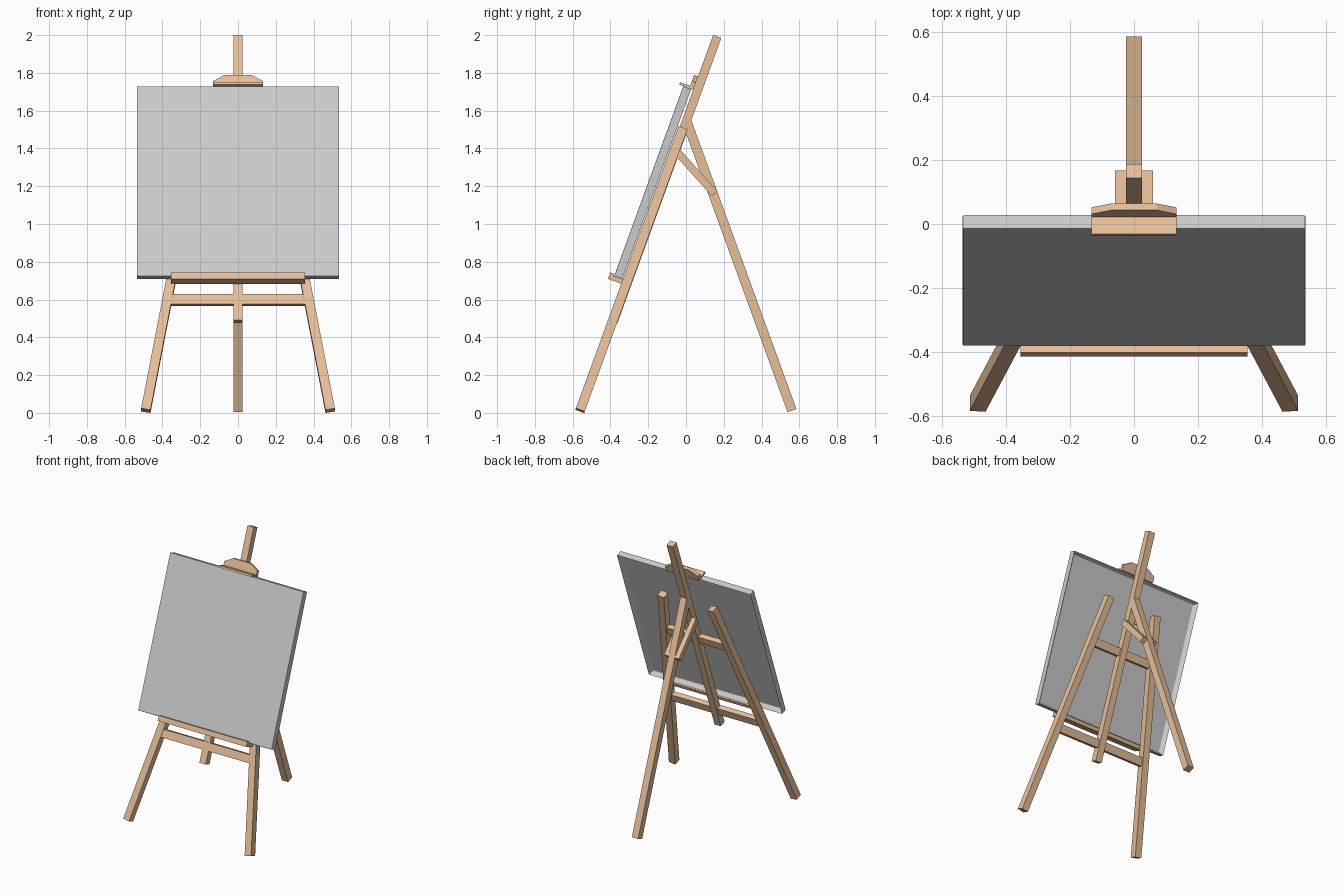
import bpy, bmesh, math
from mathutils import Matrix, Vector

if "Cube" in bpy.data.objects:
    bpy.data.objects.remove(bpy.data.objects["Cube"])

TILT = math.radians(20)
S, C = math.sin(TILT), math.cos(TILT)

wood = bpy.data.materials.new("wood")
wood.diffuse_color = (0.8, 0.52, 0.32, 1)
wood.use_nodes = True
wood.node_tree.nodes["Principled BSDF"].inputs["Base Color"].default_value = wood.diffuse_color

# Leaning frame: local x = width, y = up along the lean, z = towards the viewer
LEAN = Matrix(((1, 0, 0, 0), (0, S, -C, -0.561), (0, C, S, 0.012), (0, 0, 0, 1)))


def finish(name, bm, matrix, mat=wood):
    bmesh.ops.recalc_face_normals(bm, faces=bm.faces)
    mesh = bpy.data.meshes.new(name)
    bm.to_mesh(mesh)
    bm.free()
    obj = bpy.data.objects.new(name, mesh)
    obj.matrix_world = matrix
    bpy.context.collection.objects.link(obj)
    if mat:
        mesh.materials.append(mat)
    return obj


def slab(name, profile, z0, z1):
    """Extrude an outline in the leaning frame from depth z0 to z1."""
    bm = bmesh.new()
    face = bm.faces.new([bm.verts.new((x, y, z0)) for x, y in profile])
    ext = bmesh.ops.extrude_face_region(bm, geom=[face])["geom"]
    verts = [g for g in ext if isinstance(g, bmesh.types.BMVert)]
    bmesh.ops.translate(bm, verts=verts, vec=(0, 0, z1 - z0))
    return finish(name, bm, LEAN)


def bar(name, half, y0, y1, z0, z1):
    return slab(name, [(-half, y0), (half, y0), (half, y1), (-half, y1)], z0, z1)


def beam(name, p0, p1, width, depth, side):
    """Square-ended timber from p0 to p1; width is measured along side."""
    p0, p1 = Vector(p0), Vector(p1)
    axis = (p1 - p0).normalized()
    n = Vector(side).cross(axis).normalized()
    x = axis.cross(n)
    m = Matrix((x, axis, n)).transposed().to_4x4()
    m.translation = (p0 + p1) / 2
    bm = bmesh.new()
    bmesh.ops.create_cube(bm, size=1)
    bmesh.ops.scale(bm, verts=bm.verts, vec=(width, (p1 - p0).length, depth))
    return finish(name, bm, m)


# Front legs and brace pair
for sx, side in ((-1, "left"), (1, "right")):
    beam("front_leg_" + side, LEAN @ Vector((sx * 0.488, 0, 0)),
         LEAN @ Vector((sx * 0.199, 1.59, 0)), 0.05, 0.05, (1, 0, 0))
    beam("brace_" + side, (sx * 0.0425, -0.045, 1.38), (sx * 0.0425, 0.152, 1.16),
         0.035, 0.04, (1, 0, 0))

# Rear leg, mast and crossbars
beam("rear_leg", (0, 0.561, 0.012), (0, 0.005, 1.54), 0.05, 0.05, (1, 0, 0))
bar("mast", 0.025, 0.503, 2.11, -0.028, 0.018)
bar("lower_crossbar", 0.355, 0.594, 0.650, -0.015, 0.022)
bar("upper_crossbar", 0.235, 1.235, 1.290, -0.015, 0.022)

# Tray holding the canvas
bar("tray_shelf", 0.355, 0.706, 0.731, 0.018, 0.10)
bar("tray_lip", 0.355, 0.706, 0.742, 0.077, 0.10)

# Top clamp: ledge and chamfered plate
bar("clamp_ledge", 0.132, 1.801, 1.815, 0.018, 0.096)
slab("clamp_plate", [(-0.132, 1.801), (0.132, 1.801), (0.132, 1.842), (0.07, 1.877),
                     (-0.07, 1.877), (-0.132, 1.842)], 0.018, 0.040)

# Canvas with hollow back
bm = bmesh.new()
bmesh.ops.create_cube(bm, size=1)
bmesh.ops.scale(bm, verts=bm.verts, vec=(1.07, 1.07, 0.047))
bm.normal_update()
back = [f for f in bm.faces if f.normal.z < -0.9]
bmesh.ops.inset_region(bm, faces=back, thickness=0.025)
bmesh.ops.translate(bm, verts=back[0].verts, vec=(0, 0, 0.032))
canvas = finish("canvas", bm, LEAN @ Matrix.Translation((0, 1.266, 0.0505)), None)
bevel = canvas.modifiers.new("soft_edges", "BEVEL")
bevel.width = 0.004
bevel.segments = 2
